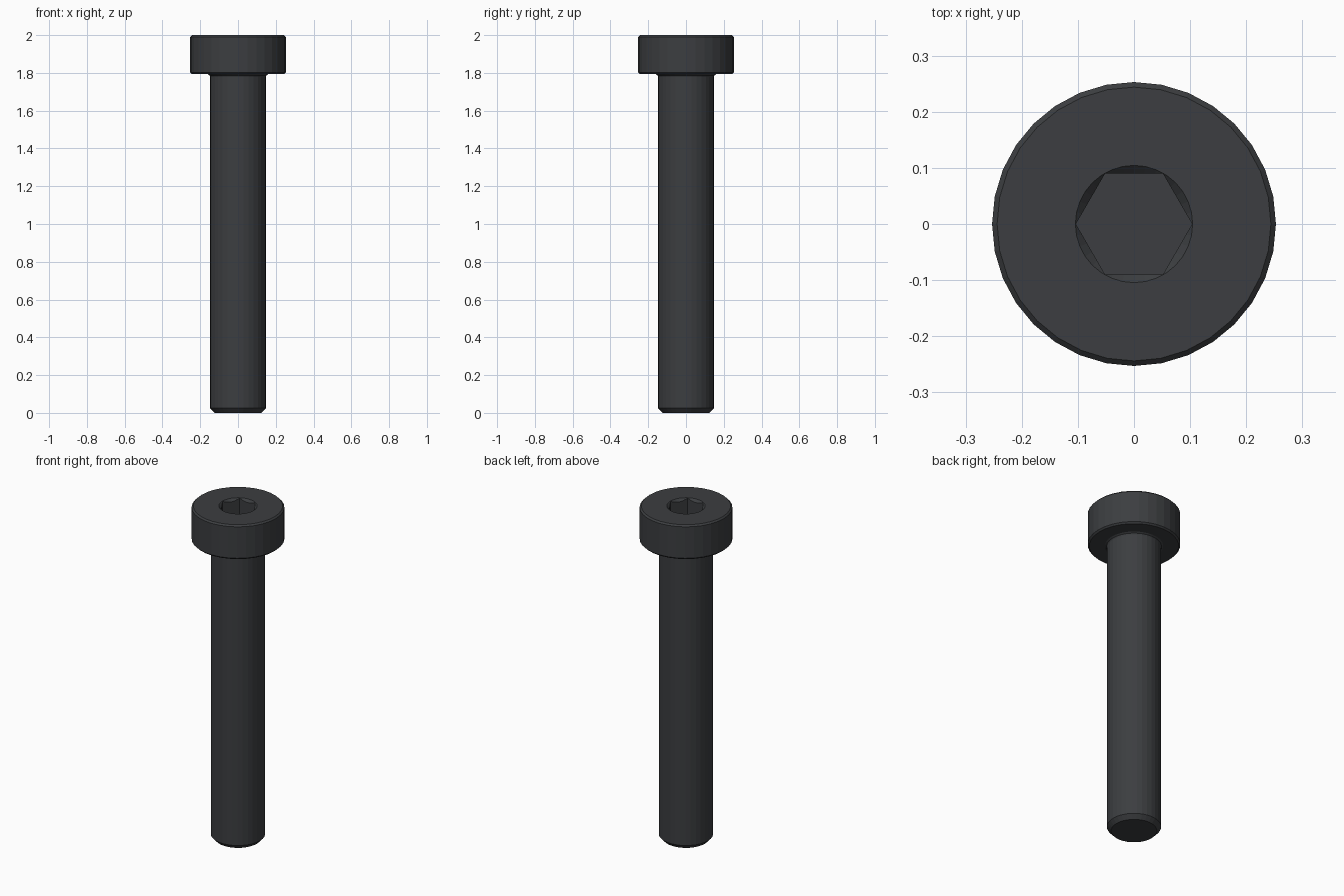
import bpy, bmesh, math

if "Cube" in bpy.data.objects:
    bpy.data.objects.remove(bpy.data.objects["Cube"])

SEG = 32


def lathe(name, profile, sides):
    """Revolve (radius, z) points around z and close both ends with caps."""
    bm = bmesh.new()
    rings = []
    for r, z in profile:
        rings.append([bm.verts.new((r * math.cos(2 * math.pi * i / sides),
                                    r * math.sin(2 * math.pi * i / sides), z))
                      for i in range(sides)])
    for a, b in zip(rings, rings[1:]):
        for i in range(sides):
            j = (i + 1) % sides
            bm.faces.new((a[i], a[j], b[j], b[i]))
    bm.faces.new(rings[0][::-1])
    bm.faces.new(rings[-1])
    bmesh.ops.recalc_face_normals(bm, faces=bm.faces)
    mesh = bpy.data.meshes.new(name)
    bm.to_mesh(mesh)
    bm.free()
    obj = bpy.data.objects.new(name, mesh)
    bpy.context.collection.objects.link(obj)
    return obj


def cut(target, cutter):
    """Subtract the cutter, apply the result and discard the cutter."""
    cutter.hide_render = True
    mod = target.modifiers.new("cut", 'BOOLEAN')
    mod.operation = 'DIFFERENCE'
    mod.solver = 'EXACT'
    mod.object = cutter
    bpy.context.view_layer.objects.active = target
    bpy.ops.object.modifier_apply(modifier=mod.name)
    bpy.data.objects.remove(cutter)


# Shaft with chamfered tip, fillet under the head, and bevelled low head
bolt = lathe("socket_head_bolt", [
    (0.125, 0.0), (0.148, 0.025), (0.148, 1.778), (0.151, 1.787),
    (0.160, 1.793), (0.244, 1.793), (0.253, 1.802), (0.253, 1.991),
    (0.244, 2.0)], SEG)

# Hexagonal socket and its conical lead-in
cut(bolt, lathe("hex_socket_cutter", [(0.1035, 1.85), (0.1035, 2.05)], 6))
cut(bolt, lathe("lead_in_cutter", [(0.0745, 1.97), (0.1245, 2.02)], SEG))

# Dark steel finish
steel = bpy.data.materials.new("dark_steel")
steel.diffuse_color = (0.045, 0.048, 0.052, 1.0)
steel.use_nodes = True
steel.node_tree.nodes["Principled BSDF"].inputs["Base Color"].default_value = steel.diffuse_color
bolt.data.materials.clear()
bolt.data.materials.append(steel)
